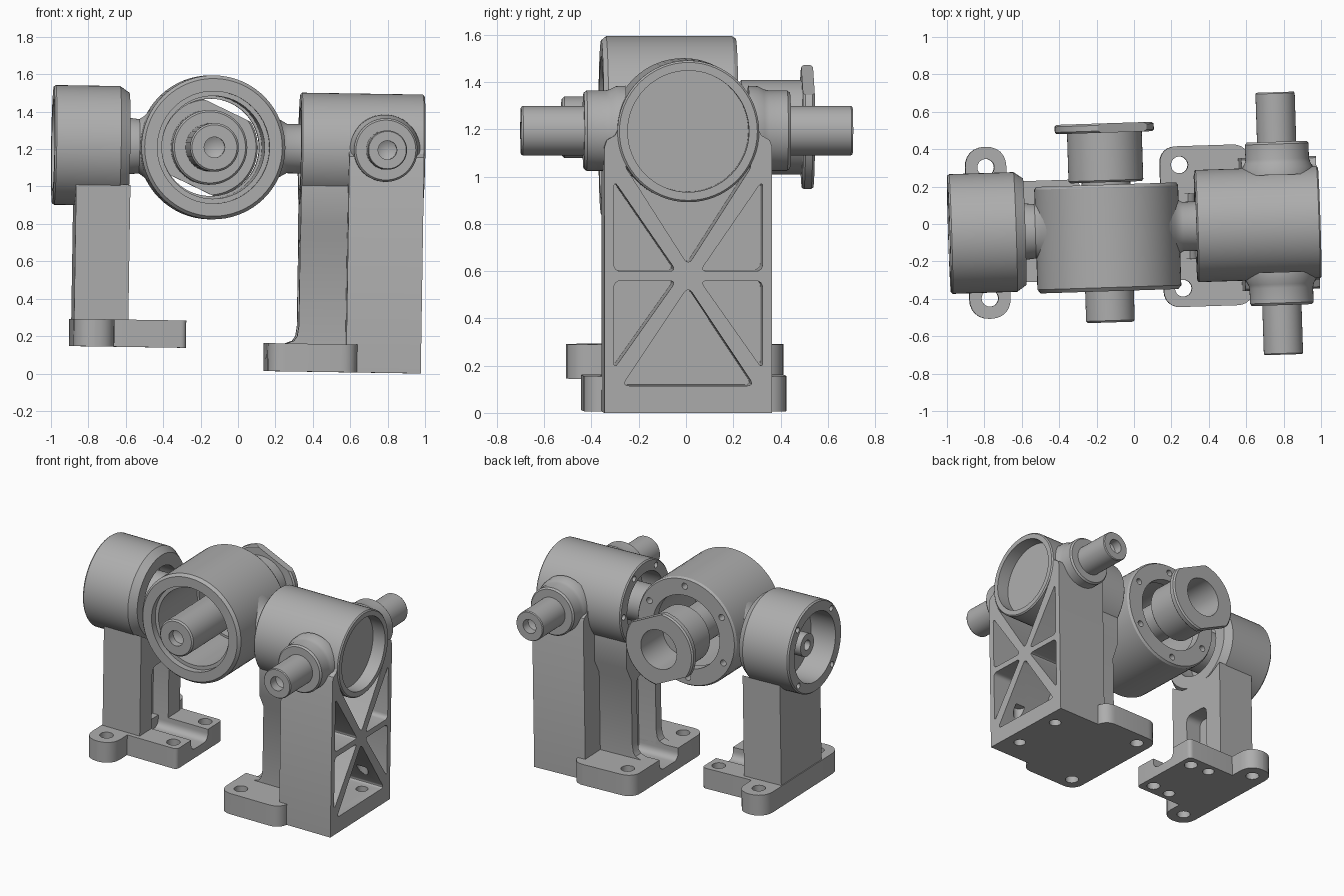
import bpy, bmesh, math
from mathutils import Matrix, Vector

if "Cube" in bpy.data.objects:
    bpy.data.objects.remove(bpy.data.objects["Cube"], do_unlink=True)

grey = bpy.data.materials.new("machined_grey")
grey.use_nodes = True
COLOUR = (0.42, 0.42, 0.42, 1)
grey.diffuse_color = COLOUR
grey.node_tree.nodes["Principled BSDF"].inputs["Base Color"].default_value = COLOUR
parts = []
AXIS_Z = 1.207


def place(axis, u, v, a):
    return {"x": (a, u, v), "y": (u, a, v), "z": (u, v, a)}[axis]


def finish(name, bm, keep=True):
    bmesh.ops.remove_doubles(bm, verts=bm.verts, dist=1e-5)
    bmesh.ops.recalc_face_normals(bm, faces=bm.faces)
    mesh = bpy.data.meshes.new(name)
    bm.to_mesh(mesh)
    bm.free()
    obj = bpy.data.objects.new(name, mesh)
    bpy.context.collection.objects.link(obj)
    mesh.materials.append(grey)
    if keep:
        parts.append(obj)
    else:
        obj.hide_render = True
    return obj


def lathe(name, profile, axis, centre, flip=1, segs=64):
    """Closed (radius, along) profile turned about an axis."""
    bm = bmesh.new()
    rings = []
    for i in range(segs):
        t = 2 * math.pi * i / segs
        rings.append([bm.verts.new(Vector(place(axis, r * math.cos(t), r * math.sin(t), a * flip))
                                   + Vector(centre)) for r, a in profile])
    n = len(profile)
    for i in range(segs):
        p, q = rings[i], rings[(i + 1) % segs]
        for j in range(n):
            k = (j + 1) % n
            if profile[j][0] + profile[k][0] > 0:
                bm.faces.new((p[j], p[k], q[k], q[j]))
    return finish(name, bm)


def prism(name, outline, axis, lo, hi, keep=True):
    bm = bmesh.new()
    a = [bm.verts.new(place(axis, u, v, lo)) for u, v in outline]
    b = [bm.verts.new(place(axis, u, v, hi)) for u, v in outline]
    bm.faces.new(a)
    bm.faces.new(b)
    for i in range(len(a)):
        k = (i + 1) % len(a)
        bm.faces.new((a[i], a[k], b[k], b[i]))
    return finish(name, bm, keep)


def rounded(points, r, n=6):
    """Outline with every corner rounded."""
    out = []
    for i, p in enumerate(points):
        p = Vector(p)
        s = p + (Vector(points[i - 1]) - p).normalized() * r
        e = p + (Vector(points[(i + 1) % len(points)]) - p).normalized() * r
        for k in range(n + 1):
            t = k / n
            w = 2 * t * (1 - t) * 0.85
            out.append(tuple((s * (1 - t) ** 2 + e * t ** 2 + p * w) / ((1 - t) ** 2 + t ** 2 + w)))
    return out


def rect(u0, u1, v0, v1):
    return [(u0, v0), (u1, v0), (u1, v1), (u0, v1)]


def drills(axis, spots, r, lo, hi):
    """Several round cutters in one mesh; spots are in the plane across the axis."""
    turn = {"x": Matrix.Rotation(math.pi / 2, 4, "Y"), "y": Matrix.Rotation(math.pi / 2, 4, "X"), "z": Matrix()}
    bm = bmesh.new()
    for u, v in spots:
        bmesh.ops.create_cone(bm, cap_ends=True, segments=24, radius1=r, radius2=r, depth=hi - lo,
                              matrix=Matrix.Translation(place(axis, u, v, (lo + hi) / 2)) @ turn[axis])
    return finish("drill", bm, False)


def cut(cutter, *targets):
    for obj in targets:
        mod = obj.modifiers.new("cut", "BOOLEAN")
        mod.operation, mod.solver, mod.object = "DIFFERENCE", "EXACT", cutter
        dg = bpy.context.evaluated_depsgraph_get()
        mesh = bpy.data.meshes.new_from_object(obj.evaluated_get(dg))
        obj.modifiers.clear()
        obj.data = mesh
    bpy.data.objects.remove(cutter, do_unlink=True)


def circle(n, r, cu, cv, start=0.0):
    return [(cu + r * math.cos(start + 2 * math.pi * i / n),
             cv + r * math.sin(start + 2 * math.pi * i / n)) for i in range(n)]


def both(u, v):
    return [(u, v), (u, -v)]


# Central ring with trunnions
CX, CY = -0.142, 0.022
ring = lathe("central_ring", [(.3, -.355), (.368, -.355), (.385, -.335), (.385, .2), (.375, .215),
                              (.26, .215), (.26, .15), (.275, .15), (.275, -.31), (.3, -.31)],
             "y", (CX, CY, AXIS_Z))
cut(drills("y", circle(6, .325, CX, AXIS_Z, .5), .022, .14, .3), ring)
lathe("left_trunnion", [(0, -.47), (.2, -.47), (.165, -.5), (.145, -.53), (.15, -.575), (.15, -.72), (.08, -.72),
                        (.08, -.93), (.035, -.93), (.035, -.88), (0, -.86)], "x", (0, 0, AXIS_Z))
lathe("right_trunnion", [(0, .187), (.2, .187), (.155, .22), (.132, .26), (.132, .46), (.08, .46),
                         (.08, .5), (0, .5)], "x", (0, 0, AXIS_Z))

# Shaft through the ring, with a flanged spool on the back
spool = lathe("flanged_shaft", [(0, -.42), (.055, -.45), (.055, -.5), (.12, -.5), (.13, -.49), (.13, .25),
                                (.19, .25), (.2, .26), (.2, .515), (.255, .515), (.265, .525), (.265, .555),
                                (.255, .565), (.14, .565), (.14, .3), (0, .3)], "y", (CX, 0, AXIS_Z))
for side in (1, -1):
    n = Vector((.42, .907)) * side
    t = Vector((-n.y, n.x))
    c = Vector((CX, AXIS_Z))
    flat = [tuple(c + n * d + t * w) for d, w in ((.222, -.3), (.4, -.3), (.4, .3), (.222, .3))]
    cut(prism("flat_cutter", flat, "y", .51, .6, False), spool)

# Left housing, leg and foot
left_housing = lathe("left_housing", [(.245, -.99), (.312, -.99), (.32, -.98), (.32, -.635), (.285, -.585),
                                      (.2, -.585), (.2, -.72), (.08, -.72), (.08, -.8), (.245, -.8)],
                     "x", (0, 0, AXIS_Z))
cut(drills("x", circle(4, .283, 0, AXIS_Z, math.pi / 4), .02, -1.05, -.92), left_housing)
half = [(.24, .2), (.24, 1.0), (.14, .94)]
leg = prism("left_leg", half + [(0, .92)] + [(-y, z) for y, z in reversed(half)], "x", -.87, -.58)
foot = prism("left_foot", rounded(rect(-.87, -.27, -.27, .27), .03), "z", .133, .279)
ears = prism("left_foot_ears", rounded(rect(-.877, -.657, -.46, .46), .108), "z", .133, .279)
cut(prism("leg_channel", rounded(rect(-.1, .1, .2, .72), .05), "x", -.7, -.2, False), leg, foot)
cut(drills("z", both(-.767, .35), .045, 0, .4), ears)
cut(drills("z", both(-.35, .19), .045, 0, .4), foot)
cut(drills("z", both(-.5, .2) + both(-.78, .16), .04, 0, .2), foot)

# Right housing with cross shafts
right_housing = lathe("right_housing", [(0, .5), (.22, .5), (.22, .33), (.292, .33), (.3, .338), (.3, .985),
                                        (.292, .993), (.257, .993), (.257, .9), (0, .9)], "x", (0, 0, AXIS_Z))
cut(drills("x", circle(6, .26, 0, AXIS_Z), .02, .28, .4), right_housing)
for name, side in (("back", 1), ("front", -1)):
    lathe(name + "_cross_shaft", [(0, .26), (.19, .26), (.188, .3), (.175, .325), (.17, .345), (.17, .425),
                                  (.16, .437), (.105, .437), (.105, .695), (.1, .702), (.05, .702),
                                  (.05, .64), (0, .61)], "y", (.777, 0, AXIS_Z), side)

# Right column with ribbed pockets
BASE = .0157
half = [(.355, BASE), (.355, 1.14), (.345, 1.17), (.31, 1.19), (.295, 1.22)]
column = prism("right_column", half + [(-y, z) for y, z in reversed(half)], "x", .585, .985)
pockets = [[(0, .64), (.275, 1.07), (-.275, 1.07)], [(0, .55), (-.28, .13), (.28, .13)]]
for s in (1, -1):
    pockets += [[(.315 * s, 1.0), (.315 * s, .615), (.05 * s, .615)],
                [(.315 * s, .2), (.315 * s, .575), (.05 * s, .575)]]
for tri in pockets:
    cut(prism("pocket_cutter", rounded(tri, .03, 4), "x", .68, 1.1, False), column)
cut(prism("recess_cutter", circle(64, .257, 0, AXIS_Z), "x", .9, 1.1, False), column)
cut(drills("z", both(.88, .18), .04, -.1, .3), column)

# Web behind the column, and its foot
half = [(.175, .1), (.175, .72), (.227, .82), (.227, 1.02), (.13, .96)]
web = prism("right_web", half + [(0, .94)] + [(-y, z) for y, z in reversed(half)], "x", .335, .6)
fillet = prism("web_fillet", [(.34, .15), (.27, .165), (.31, .18), (.327, .205), (.335, .26), (.34, .26)],
               "y", -.175, .175)
right_foot = prism("right_foot", rounded(rect(.165, .645, -.43, .43), .09), "z", BASE, .165)
cut(prism("web_channel", rounded(rect(-.11, .11, .085, .72), .05), "x", .1, .47, False), web, fillet, right_foot)
cut(drills("z", both(.27, .33), .045, -.1, .3), right_foot)

# Small lean of the whole assembly, then smooth shading with sharp edges
lean = (Matrix.Translation((0, -.022, 1.2)) @ Matrix.Rotation(math.radians(1.85), 4, "Z")
        @ Matrix.Rotation(math.radians(.9), 4, "Y") @ Matrix.Translation((0, 0, -1.2)))
bpy.ops.object.select_all(action="DESELECT")
for obj in parts:
    obj.data.transform(lean)
    obj.select_set(True)
bpy.context.view_layer.objects.active = parts[0]
bpy.ops.object.shade_smooth_by_angle(angle=math.radians(32))
